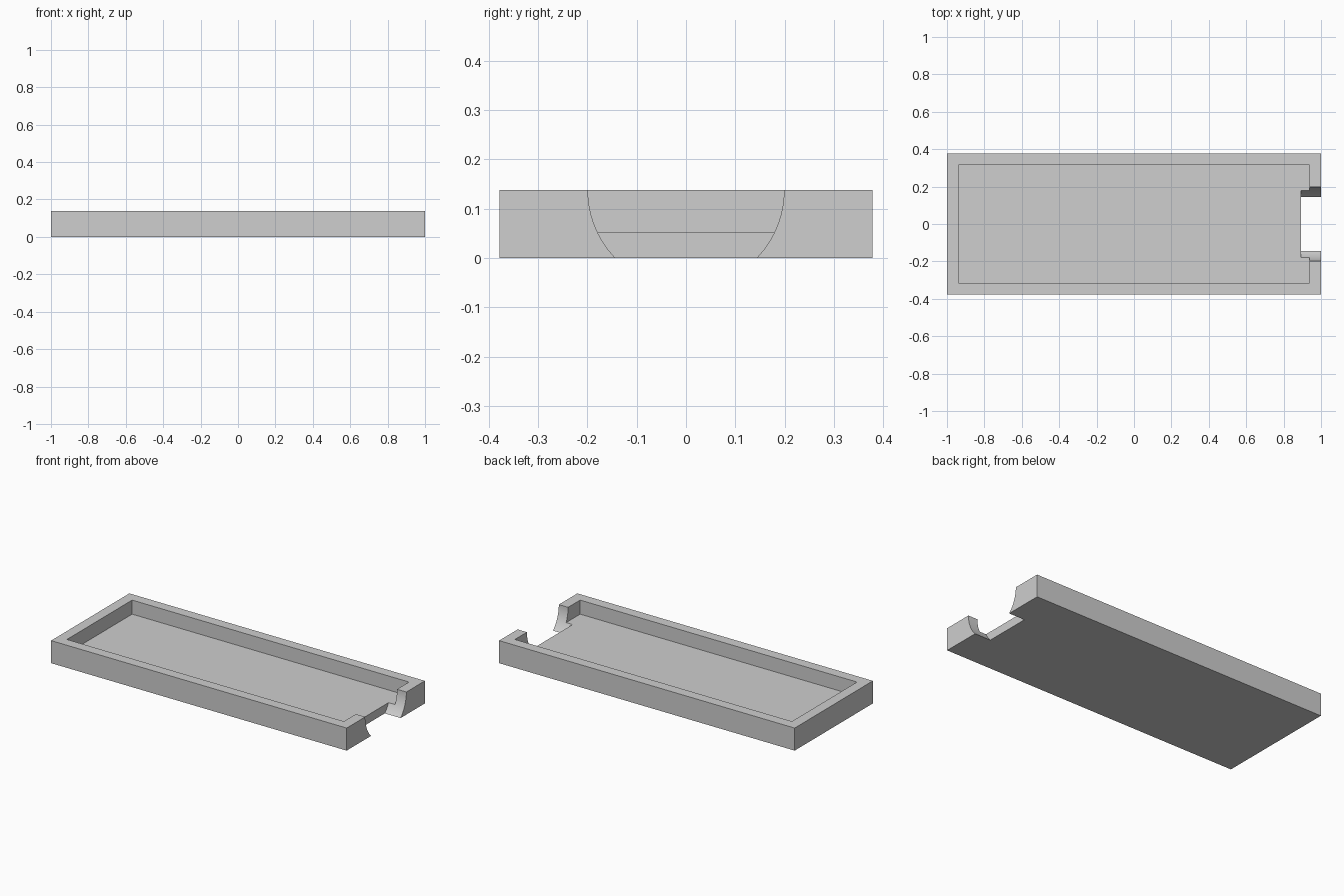
import bpy
import math

cube = bpy.data.objects.get("Cube")
if cube:
    bpy.data.objects.remove(cube, do_unlink=True)

LENGTH, WIDTH, HEIGHT = 2.0, 0.756, 0.138
WALL, FLOOR = 0.063, 0.052
NOTCH_RADIUS, NOTCH_START = 0.199, 0.893

# Single grey material
grey = bpy.data.materials.new("light_grey")
grey.use_nodes = True
colour = (0.62, 0.62, 0.62, 1)
grey.diffuse_color = colour
grey.node_tree.nodes["Principled BSDF"].inputs["Base Color"].default_value = colour


def box(name, size, bottom):
    bpy.ops.mesh.primitive_cube_add(size=1, location=(0, 0, bottom + size[2] / 2))
    ob = bpy.context.object
    ob.name = name
    ob.scale = size
    bpy.ops.object.transform_apply(location=True, rotation=False, scale=True)
    ob.data.materials.append(grey)
    return ob


def cut(target, cutter):
    mod = target.modifiers.new(cutter.name, "BOOLEAN")
    mod.operation = "DIFFERENCE"
    mod.solver = "EXACT"
    mod.object = cutter
    bpy.context.view_layer.objects.active = target
    bpy.ops.object.modifier_apply(modifier=mod.name)
    bpy.data.objects.remove(cutter, do_unlink=True)


# Solid slab that becomes the tray
tray = box("tray", (LENGTH, WIDTH, HEIGHT), 0)

# Rectangular recess with an even rim
cut(tray, box("recess", (LENGTH - 2 * WALL, WIDTH - 2 * WALL, HEIGHT), FLOOR))

# Round notch through the end wall, its axis level with the rim
depth = 0.3
bpy.ops.mesh.primitive_cylinder_add(
    vertices=96, radius=NOTCH_RADIUS, depth=depth,
    location=(NOTCH_START + depth / 2, 0, HEIGHT), rotation=(0, math.pi / 2, 0))
notch = bpy.context.object
notch.name = "notch"
notch.data.materials.append(grey)
cut(tray, notch)

# Smooth the notch curve, keep the edges crisp
bpy.ops.object.select_all(action="DESELECT")
tray.select_set(True)
bpy.context.view_layer.objects.active = tray
bpy.ops.object.shade_smooth_by_angle(angle=math.radians(30))
